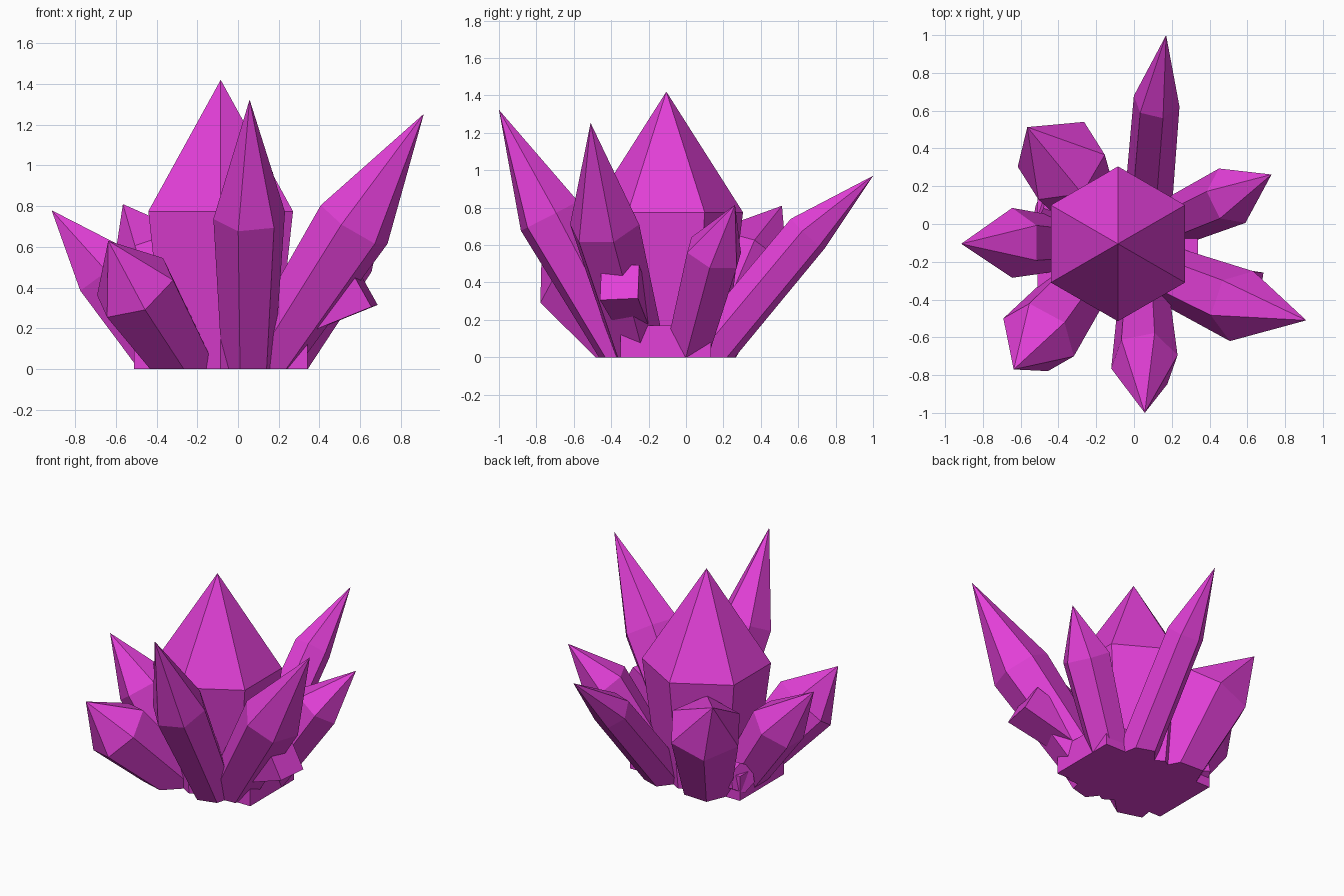
import bpy, bmesh, math
from mathutils import Vector

if "Cube" in bpy.data.objects:
    bpy.data.objects.remove(bpy.data.objects["Cube"])

mat = bpy.data.materials.new("magenta_crystal")
mat.diffuse_color = (0.76, 0.05, 0.68, 1)
mat.use_nodes = True
mat.node_tree.nodes["Principled BSDF"].inputs["Base Color"].default_value = mat.diffuse_color


def add_object(name, bm):
    bmesh.ops.recalc_face_normals(bm, faces=bm.faces)
    mesh = bpy.data.meshes.new(name)
    bm.to_mesh(mesh)
    bm.free()
    mesh.materials.append(mat)
    ob = bpy.data.objects.new(name, mesh)
    bpy.context.collection.objects.link(ob)
    return ob


def crystal(name, base, shoulder, tip, r_base, r_shoulder, roll=0, sides=6, pointed=True):
    """Faceted shaft from base to shoulder, ending in a point or a flat break."""
    base, shoulder, tip = Vector(base), Vector(shoulder), Vector(tip)
    axis = (tip - base).normalized()
    side = axis.cross(Vector((0, 0, 1)))
    side = side.normalized() if side.length > 1e-4 else Vector((0, 1, 0))
    up = side.cross(axis)
    bm = bmesh.new()

    def ring(centre, r):
        angles = [math.radians(roll + 360 / sides * i) for i in range(sides)]
        return [bm.verts.new(centre + r * (side * math.cos(a) + up * math.sin(a)))
                for a in angles]

    # sink the foot below the ground so it can be cut flat
    foot = base - (shoulder - base).normalized() * 0.18
    low, high = ring(foot, r_base), ring(shoulder, r_shoulder)
    bm.faces.new(low[::-1])
    top = bm.verts.new(tip) if pointed else None
    for i in range(sides):
        j = (i + 1) % sides
        bm.faces.new((low[i], low[j], high[j], high[i]))
        if pointed:
            bm.faces.new((high[i], high[j], top))
    if not pointed:
        bm.faces.new(high)

    # flat underside at ground level
    cut = bmesh.ops.bisect_plane(bm, geom=bm.verts[:] + bm.edges[:] + bm.faces[:],
                                 plane_co=(0, 0, 0), plane_no=(0, 0, -1), clear_outer=True)
    edges = [e for e in cut["geom_cut"] if isinstance(e, bmesh.types.BMEdge)]
    if edges:
        bmesh.ops.holes_fill(bm, edges=edges, sides=0)
    return add_object(name, bm)


CX, CY = -0.085, -0.105

# low rock block under the cluster
bm = bmesh.new()
bmesh.ops.create_cube(bm, size=1)
bmesh.ops.scale(bm, vec=(0.85, 0.485, 0.17), verts=bm.verts)
block = add_object("base_block", bm)
block.location = (CX, CY - 0.003, 0.085)

# large upright crystal
crystal("centre_crystal", (CX, CY, 0), (CX, CY, 0.775), (CX, CY, 1.42), 0.29, 0.41)

# leaning crystals around the centre
crystal("back_crystal", (0.075, 0.10, 0), (0.12, 0.65, 0.66), (0.17, 1.0, 0.97),
        0.13, 0.125, 10)
crystal("right_front_crystal", (0.11, -0.24, 0), (0.57, -0.435, 0.71), (0.912, -0.51, 1.253),
        0.135, 0.195)
crystal("front_crystal", (0.05, -0.32, 0), (0.055, -0.73, 0.755), (0.057, -1.0, 1.323),
        0.12, 0.18, -12)
crystal("left_front_crystal", (-0.25, -0.28, 0), (-0.505, -0.60, 0.40), (-0.637, -0.77, 0.63),
        0.13, 0.215, -14)
crystal("left_crystal", (-0.34, -0.105, 0), (-0.645, -0.10, 0.48), (-0.915, -0.105, 0.78),
        0.12, 0.185)
crystal("back_left_crystal", (-0.24, 0.10, 0), (-0.385, 0.335, 0.55), (-0.565, 0.513, 0.81),
        0.14, 0.245, -25)
crystal("right_back_crystal", (0.19, 0.0, 0), (0.52, 0.15, 0.56), (0.728, 0.262, 0.815),
        0.12, 0.16)

# short broken stubs near the foot
crystal("right_stub", (0.15, -0.26, 0.19), (0.62, -0.355, 0.40), (0.82, -0.38, 0.57),
        0.11, 0.145, 42, sides=4, pointed=False)
crystal("left_stub", (-0.22, 0.0, 0.08), (-0.50, 0.09, 0.14), (-0.6, 0.12, 0.17),
        0.09, 0.10, 30, pointed=False)
